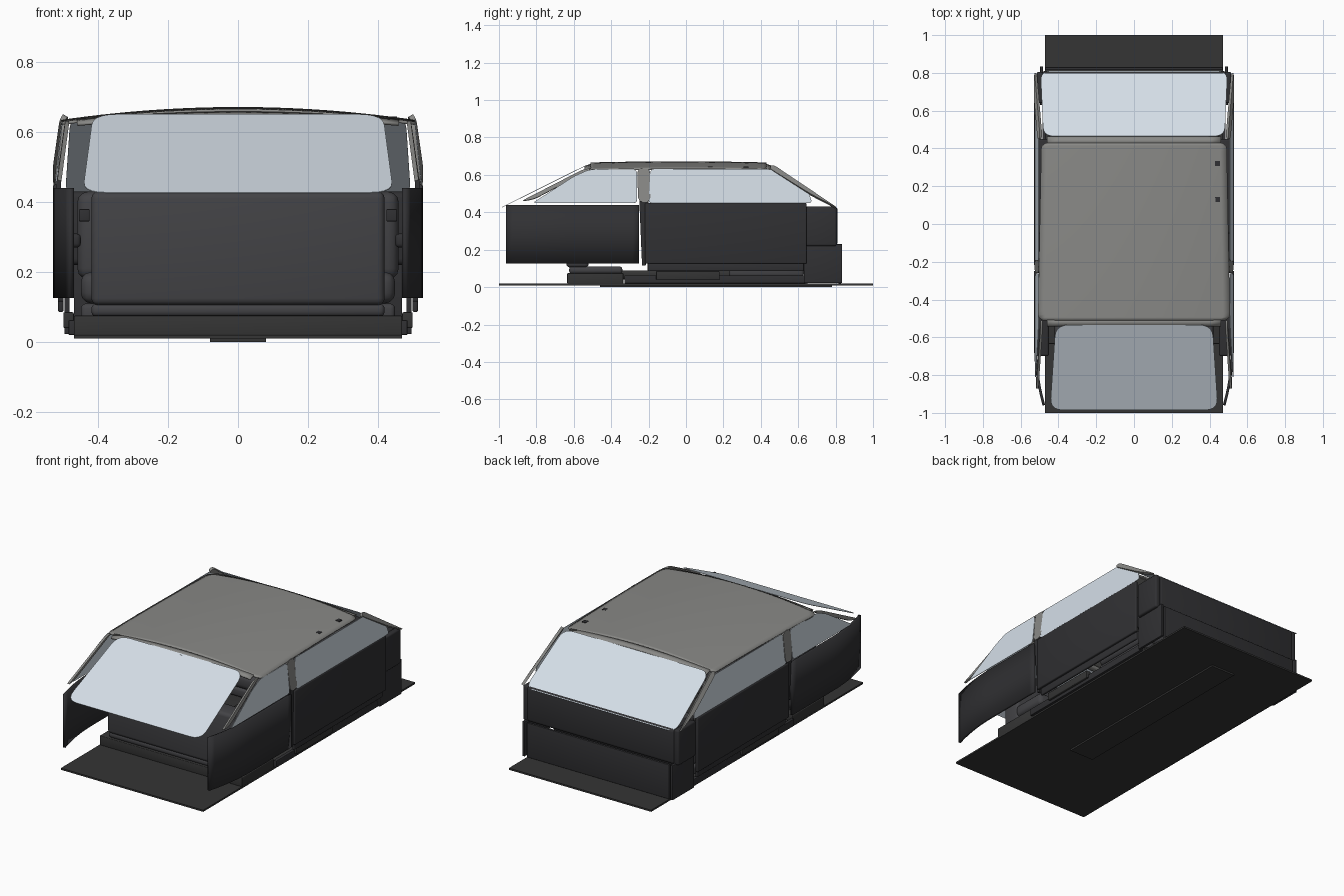
import bpy, bmesh, math
from mathutils import Vector

if "Cube" in bpy.data.objects:
    bpy.data.objects.remove(bpy.data.objects["Cube"])


def mat(name, c):
    m = bpy.data.materials.new(name)
    m.diffuse_color = (*c, 1)
    m.use_nodes = True
    m.node_tree.nodes["Principled BSDF"].inputs["Base Color"].default_value = m.diffuse_color
    return m


DARK = mat("dark_trim", (0.03, 0.03, 0.033))
SEAT = mat("seat_leather", (0.055, 0.055, 0.06))
FLOOR = mat("carpet", (0.035, 0.035, 0.035))
LINING = mat("headlining", (0.25, 0.25, 0.24))
GLASS = mat("glass", (0.66, 0.73, 0.8))


def finish(name, bm, m, smooth=True):
    bmesh.ops.recalc_face_normals(bm, faces=bm.faces)
    me = bpy.data.meshes.new(name)
    bm.to_mesh(me)
    bm.free()
    me.materials.append(m)
    ob = bpy.data.objects.new(name, me)
    bpy.context.collection.objects.link(ob)
    if smooth:
        bpy.context.view_layer.objects.active = ob
        ob.select_set(True)
        bpy.ops.object.shade_smooth_by_angle(angle=math.radians(35))
        ob.select_set(False)
    return ob


def box(name, x, y, z, m, r=0.0):
    bm = bmesh.new()
    bmesh.ops.create_cube(bm, size=1)
    for v in bm.verts:
        for i, (a, b) in enumerate((x, y, z)):
            v.co[i] = a if v.co[i] < 0 else b
    if r:
        bmesh.ops.bevel(bm, geom=bm.edges[:], offset=r, segments=3, profile=0.5, affect='EDGES')
    return finish(name, bm, m, r > 0)


def rounded(pts, r):
    pts, out = [Vector(p) for p in pts], []
    for i, p in enumerate(pts):
        a, b = pts[i - 1] - p, pts[(i + 1) % len(pts)] - p
        p0, p1 = p + a.normalized() * min(r, a.length * .45), p + b.normalized() * min(r, b.length * .45)
        for k in range(6):
            t = k / 5
            out.append(p0 * (1 - t) ** 2 + p * 2 * t * (1 - t) + p1 * t * t)
    return out


def panel(name, pts, thick, m, r=0.02):
    """Rounded flat outline extruded along its own normal by thick."""
    bm = bmesh.new()
    f = bm.faces.new([bm.verts.new(p) for p in rounded(pts, r)])
    f.normal_update()
    n = f.normal.copy()
    ext = bmesh.ops.extrude_face_region(bm, geom=[f])
    bmesh.ops.translate(bm, verts=[g for g in ext["geom"] if isinstance(g, bmesh.types.BMVert)], vec=-n * thick)
    return finish(name, bm, m)


def grid_sheet(name, fn, nu, nv, thick, m):
    """Curved sheet from fn(u, v) with a thickness."""
    bm = bmesh.new()
    g = [[bm.verts.new(fn(i / nu, j / nv)) for j in range(nv + 1)] for i in range(nu + 1)]
    for i in range(nu):
        for j in range(nv):
            bm.faces.new((g[i][j], g[i + 1][j], g[i + 1][j + 1], g[i][j + 1]))
    ob = finish(name, bm, m)
    s = ob.modifiers.new("thickness", 'SOLIDIFY')
    s.thickness, s.offset = thick, 0
    return ob


# floor and underside
box("floor", (-.47, .47), (-1, 1), (.01, .02), FLOOR)
box("under_plate", (-.08, .08), (-.46, .78), (0, .011), FLOOR)
box("rear_floor_step", (-.47, .47), (-.33, .65), (.018, .045), FLOOR, .004)
box("centre_tunnel", (-.08, .08), (-.35, .4), (.04, .09), FLOOR, .015)

# forward seat row: backrest towards the front, cushion behind it
box("front_seat_plinth", (-.47, .47), (-.635, -.335), (.018, .075), FLOOR, .004)
box("front_seat_base", (-.42, .42), (-.625, -.34), (.072, .11), SEAT, .015)
box("front_seat_back", (-.42, .42), (-.64, -.52), (.105, .43), SEAT, .02)
box("front_seat_cushion", (-.42, .42), (-.54, -.32), (.125, .2), SEAT, .025)

# rear bench and bulkhead
box("rear_seat_base", (-.45, .45), (.23, .63), (.055, .11), SEAT, .015)
box("rear_seat_cushion", (-.45, .45), (.22, .64), (.11, .2), SEAT, .03)
box("rear_seat_back", (-.46, .46), (.56, .68), (.18, .43), SEAT, .03)
box("rear_bulkhead", (-.49, .49), (.63, .81), (.22, .43), DARK, .018)
box("rear_lower_panel", (-.47, .47), (.815, .83), (.02, .225), DARK, .003)

# roof lining: crowned sheet with rounded corners
def roof(u, v):
    s, t = 2 * u - 1, 2 * v - 1
    hw = .49 + .018 * (1 - t) / 2
    y = -.04 + .47 * t
    d = max(0, abs(t) - .93) / .07
    x = s * (hw - .025 * (1 - math.sqrt(max(0, 1 - d * d))))
    return x, y, .668 - .036 * (x / .5) ** 2 - .006 * t * t


grid_sheet("roof_lining", roof, 28, 60, .009, LINING)
box("roof_console", (-.055, .055), (-.5, -.4), (.65, .664), DARK, .004)
for i, t in enumerate((-1, 1)):
    y = -.525 if t < 0 else .445
    grid_sheet(("front", "rear")[i] + "_header", lambda u, v: (
        (2 * u - 1) * .46, y + (v - .5) * .035, .65 - .022 * (2 * u - 1) ** 2 - .012 * t * (v - .5)),
        16, 2, .008, LINING)
for y in (.13, .32):
    box("roof_clip", (.43, .455), (y - .013, y + .013), (.638, .645), DARK)

# windscreen and back glass
panel("windscreen", [(-.445, -.985, .428), (.445, -.985, .428), (.415, -.535, .652), (-.415, -.535, .652)],
      .003, GLASS, .07)
panel("back_glass", [(.495, .81, .42), (-.495, .81, .42), (-.48, .465, .645), (.48, .465, .645)],
      .003, GLASS, .06)

# both sides
for s, side in ((-1, "left_"), (1, "right_")):
    wx = lambda z: s * (.523 - .1 * (z - .45))
    win = lambda pts: [(wx(z), y, z) for y, z in pts]
    panel(side + "front_window", win([(-.82, .45), (-.6, .592), (-.52, .628), (-.262, .628), (-.262, .45)]), .003, GLASS)
    panel(side + "rear_window", win([(-.2, .45), (-.19, .63), (.46, .63), (.655, .51), (.675, .45)]), .003, GLASS)

    # door panels, bowed along their length
    grid_sheet(side + "front_door", lambda u, v: (
        s * (.522 - .045 * max(0, (.45 - u) / .45) ** 2), -.96 + .71 * u, .125 + .315 * v), 20, 2, .014, DARK)
    box(side + "rear_door", sorted((s * .512, s * .53)), (-.22, .645), (.125, .45), DARK, .006)
    box(side + "rear_door_lower", sorted((s * .5, s * .515)), (-.205, .63), (.085, .13), DARK, .005)
    box(side + "sill", sorted((s * .465, s * .485)), (-.33, .64), (.02, .062), DARK, .003)
    box(side + "sill_insert", sorted((s * .47, s * .5)), (-.16, .18), (.04, .085), FLOOR, .004)
    for n, y0, y1 in (("front", -.7, -.33), ("rear", -.05, .45)):
        box(side + n + "_armrest", sorted((s * .45, s * .515)), (y0, y1), (.27, .31), DARK, .012)
    box(side + "door_handle", sorted((s * .425, s * .455)), (-.5, -.46), (.345, .38), DARK, .003)

    # quarter trims behind the rear doors
    box(side + "quarter_lower", sorted((s * .482, s * .497)), (.63, .835), (.022, .23), DARK, .003)
    box(side + "quarter_upper", sorted((s * .48, s * .515)), (.64, .805), (.22, .43), DARK, .01)

    # pillars
    panel(side + "centre_pillar", [(s * .526, -.255, .455), (s * .526, -.19, .455), (s * .506, -.19, .635),
                                   (s * .506, -.262, .635)], .014 * s, LINING, .035)
    panel(side + "centre_pillar_lower", [(s * .515, -.235, .115), (s * .515, -.215, .115), (s * .522, -.2, .47),
                                         (s * .522, -.25, .47)], .015 * s, DARK, .006)
    panel(side + "windscreen_pillar", [(s * .518, -.885, .458), (s * .518, -.81, .472), (s * .495, -.5, .636),
                                       (s * .495, -.55, .63)], .012 * s, LINING, .03)
    panel(side + "rear_pillar", [(s * .515, .81, .415), (s * .518, .665, .49), (s * .498, .44, .63),
                                 (s * .485, .46, .65)], .015 * s, LINING, .03)
